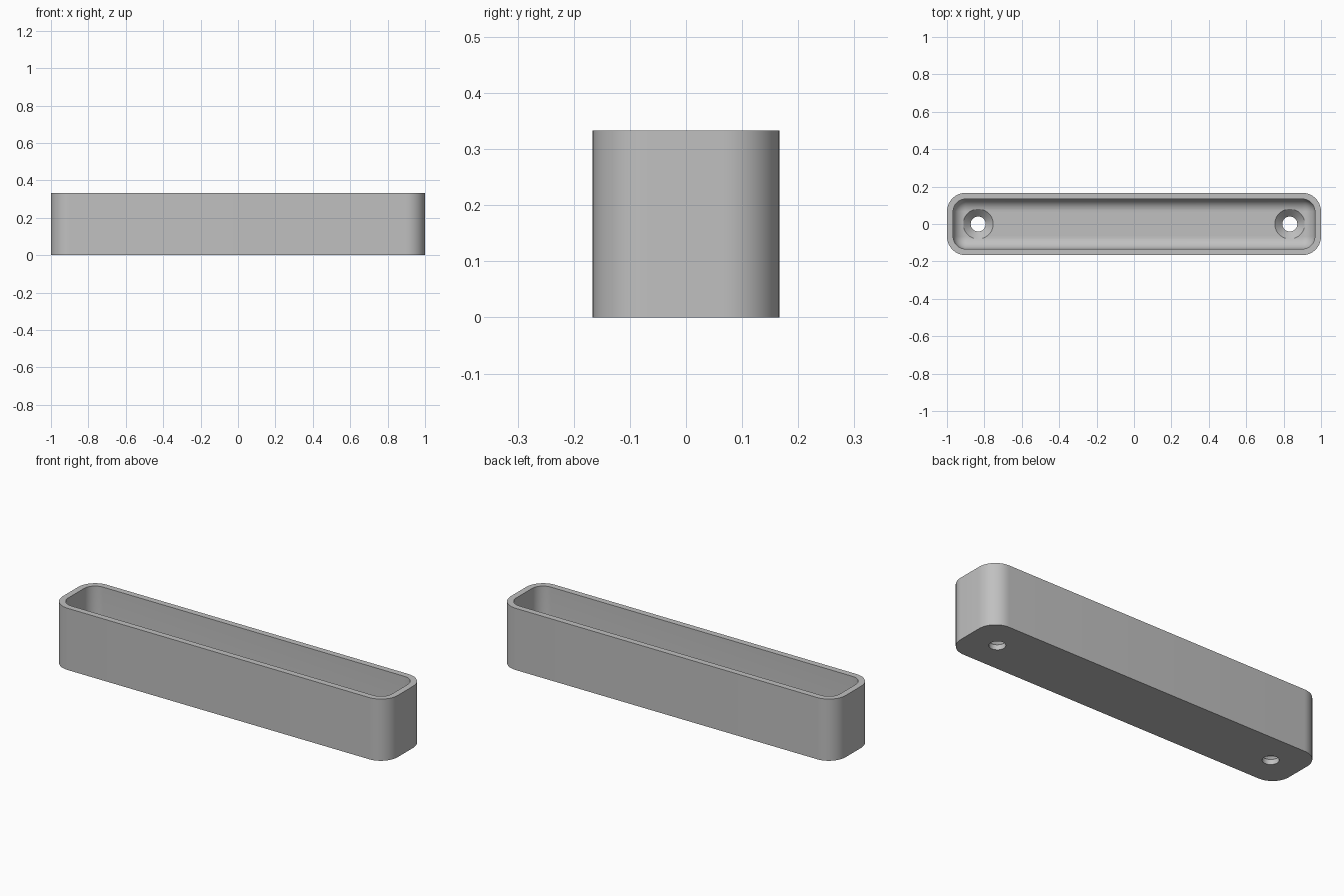
import bpy, bmesh, math

if "Cube" in bpy.data.objects:
    bpy.data.objects.remove(bpy.data.objects["Cube"], do_unlink=True)

LENGTH, WIDTH, HEIGHT = 2.0, 0.333, 0.333
WALL, FLOOR = 0.033, 0.067
CORNER, FILLET = 0.1, 0.066
HOLE_X, HOLE_R, HEAD_R = 0.833, 0.04, 0.08

grey = bpy.data.materials.new("light grey")
grey.use_nodes = True
colour = (0.53, 0.53, 0.53, 1)
grey.diffuse_color = colour
grey.node_tree.nodes["Principled BSDF"].inputs["Base Color"].default_value = colour


def rounded_loop(half_x, half_y, radius, z, cx=0, steps=12):
    """Outline of a rounded rectangle at height z."""
    points = []
    for quarter, (sx, sy) in enumerate(((1, 1), (-1, 1), (-1, -1), (1, -1))):
        for i in range(steps + 1):
            a = math.pi / 2 * (quarter + i / steps)
            points.append((cx + sx * (half_x - radius) + radius * math.cos(a),
                           sy * (half_y - radius) + radius * math.sin(a), z))
    return points


def loft(name, loops):
    """Closed solid through stacked outlines, bottom to top."""
    bm = bmesh.new()
    rings = [[bm.verts.new(p) for p in loop] for loop in loops]
    n = len(rings[0])
    for low, high in zip(rings, rings[1:]):
        for i in range(n):
            j = (i + 1) % n
            bm.faces.new((low[i], low[j], high[j], high[i]))
    bm.faces.new(rings[0][::-1])
    bm.faces.new(rings[-1])
    bmesh.ops.remove_doubles(bm, verts=bm.verts, dist=1e-5)
    bmesh.ops.recalc_face_normals(bm, faces=bm.faces)
    mesh = bpy.data.meshes.new(name)
    bm.to_mesh(mesh)
    bm.free()
    mesh.materials.append(grey)
    obj = bpy.data.objects.new(name, mesh)
    bpy.context.collection.objects.link(obj)
    return obj


# Outer tray body
hx, hy = LENGTH / 2, WIDTH / 2
tray = loft("tray", [rounded_loop(hx, hy, CORNER, z) for z in (0, HEIGHT)])

# Cavity with a filleted floor
ix, iy, ir = hx - WALL, hy - WALL, CORNER - WALL
cavity_loops = []
for i in range(11):
    a = math.pi / 2 * i / 10
    inset = FILLET * (1 - math.sin(a))
    z = FLOOR + FILLET * (1 - math.cos(a))
    cavity_loops.append(rounded_loop(ix - inset, iy - inset, ir - inset, z))
cavity_loops.append(rounded_loop(ix, iy, ir, HEIGHT + 0.1))
cutters = [loft("cavity_cutter", cavity_loops)]

# Countersunk screw holes at both ends
for side, x in (("right", -HOLE_X), ("left", HOLE_X)):
    profile = ((HOLE_R, -0.1), (HOLE_R, FLOOR + HOLE_R - HEAD_R),
               (HEAD_R, FLOOR), (HEAD_R, HEIGHT - 0.1))
    cutters.append(loft(side + "_screw_hole_cutter",
                        [rounded_loop(r, r, r, z, x) for r, z in profile]))

bpy.context.view_layer.objects.active = tray
tray.select_set(True)
for cutter in cutters:
    mod = tray.modifiers.new(cutter.name, 'BOOLEAN')
    mod.operation = 'DIFFERENCE'
    mod.solver = 'EXACT'
    mod.object = cutter
    bpy.ops.object.modifier_apply(modifier=mod.name)
for cutter in cutters:
    bpy.data.objects.remove(cutter, do_unlink=True)

bpy.ops.object.shade_smooth_by_angle(angle=math.radians(30))
